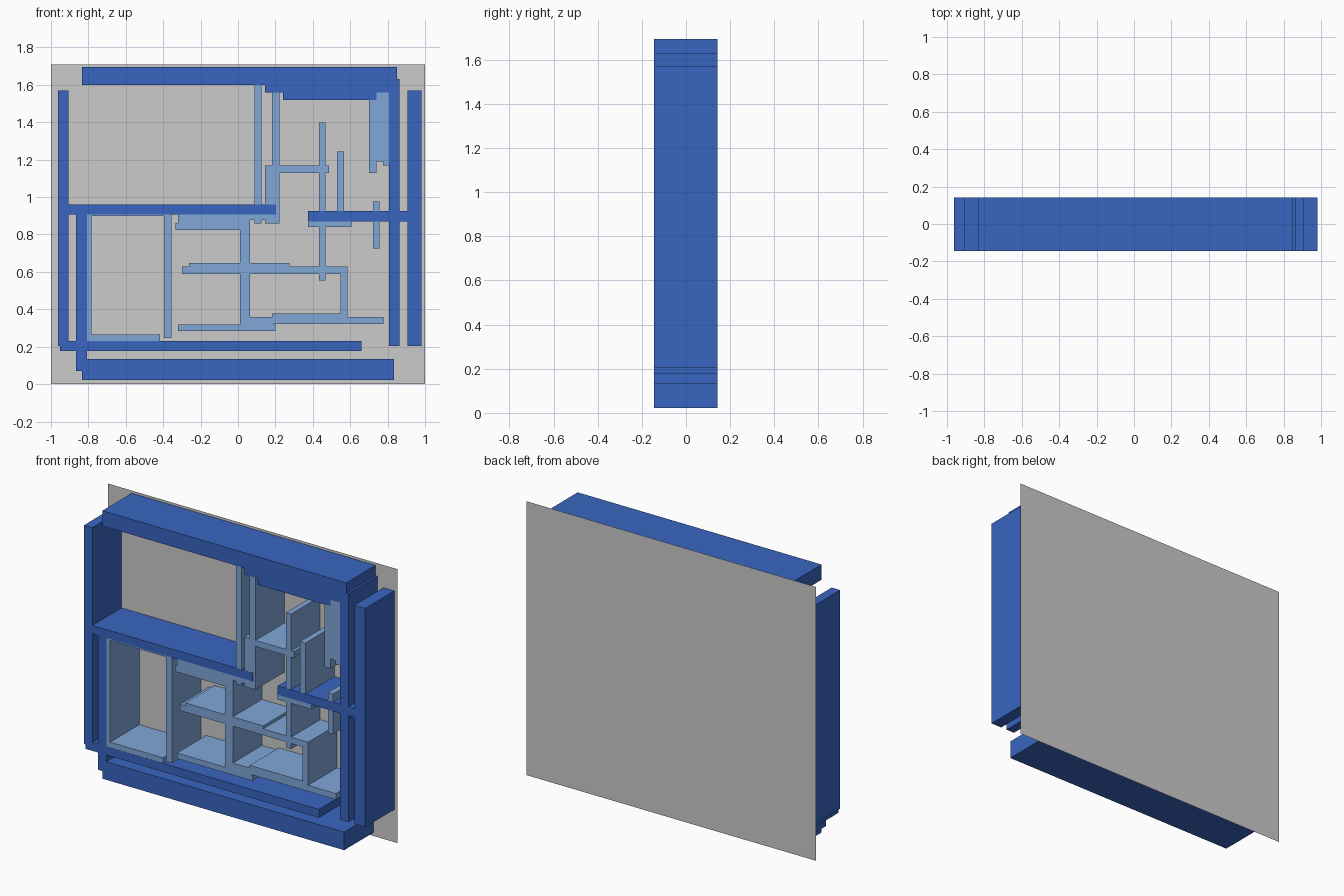
import bpy, bmesh

FRONT, BACK = -0.145, 0.143


def material(name, rgb):
    m = bpy.data.materials.new(name)
    m.diffuse_color = (*rgb, 1)
    return m


def finish(name, bm, mat=None):
    mesh = bpy.data.meshes.new(name)
    bm.to_mesh(mesh)
    bm.free()
    ob = bpy.data.objects.new(name, mesh)
    if mat:
        mesh.materials.append(mat)
    bpy.context.collection.objects.link(ob)


def boards(name, rects, mat, y0):
    """One object per part, made of boxes given as x0, x1, z0, z1."""
    bm = bmesh.new()
    for x0, x1, z0, z1 in rects:
        for v in bmesh.ops.create_cube(bm, size=1)["verts"]:
            v.co = (x1 if v.co.x > 0 else x0,
                    BACK if v.co.y > 0 else y0,
                    z1 if v.co.z > 0 else z0)
    finish(name, bm, mat)


dark = material("dark_blue", (0.04, 0.13, 0.53))
light = material("light_blue", (0.22, 0.39, 0.69))

# Flat backing sheet
bm = bmesh.new()
bm.faces.new([bm.verts.new(p) for p in (
    (1, 0.145, 0), (-1, 0.145, 0), (-1, 0.145, 1.71), (1, 0.145, 1.71))])
finish("backing_sheet", bm)

# Main frame, dark blue
frame = {
    "top_board": [(-0.835, 0.85, 1.60, 1.695)],
    "top_ledge": [(0.145, 0.807, 1.56, 1.61), (0.24, 0.74, 1.52, 1.57)],
    "bottom_board": [(-0.835, 0.835, 0.022, 0.135)],
    "lower_rail": [(-0.953, 0.66, 0.177, 0.23)],
    "left_outer_post": [(-0.963, -0.905, 0.205, 1.57)],
    "left_inner_post": [(-0.865, -0.808, 0.07, 0.91)],
    "right_inner_post": [(0.807, 0.864, 0.205, 1.63)],
    "right_outer_post": [(0.905, 0.98, 0.205, 1.57)],
    "left_middle_rail": [(-0.91, 0.203, 0.907, 0.96)],
    "right_middle_rail": [(0.375, 0.907, 0.87, 0.925)],
}
for name, rects in frame.items():
    boards(name, rects, dark, FRONT)

# Thin dividers, light blue, a hair behind the frame front
dividers = {
    "upper_dividers": [(0.087, 0.125, 0.86, 1.60), (0.182, 0.222, 0.86, 1.56),
                       (0.145, 0.185, 0.86, 1.165), (0.145, 0.487, 1.13, 1.168)],
    "centre_dividers": [(0.433, 0.468, 0.555, 1.398), (0.53, 0.566, 0.87, 1.243),
                        (0.375, 0.607, 0.84, 0.88)],
    "right_stub": [(0.721, 0.756, 0.725, 0.975)],
    "hanging_block": [(0.70, 0.74, 1.13, 1.53), (0.74, 0.775, 1.19, 1.56),
                      (0.775, 0.807, 1.168, 1.56)],
    "left_compartment": [(-0.808, -0.782, 0.23, 0.907), (-0.808, -0.417, 0.23, 0.264),
                         (-0.808, -0.355, 0.899, 0.91), (-0.396, -0.355, 0.247, 0.91)],
    "middle_header": [(-0.335, 0.05, 0.825, 0.862), (-0.32, 0.065, 0.86, 0.91),
                      (0.065, 0.2, 0.877, 0.91)],
    "lower_upright": [(0.012, 0.065, 0.3, 0.88)],
    "lower_shelf": [(-0.30, 0.585, 0.59, 0.629), (-0.262, 0.275, 0.62, 0.648)],
    "bottom_shelf": [(-0.32, 0.2, 0.285, 0.32), (0.012, 0.19, 0.29, 0.36),
                     (0.182, 0.777, 0.322, 0.36), (0.182, 0.56, 0.35, 0.377)],
    "lower_right_divider": [(0.547, 0.585, 0.35, 0.61)],
}
for name, rects in dividers.items():
    boards(name, rects, light, FRONT + 0.001)
